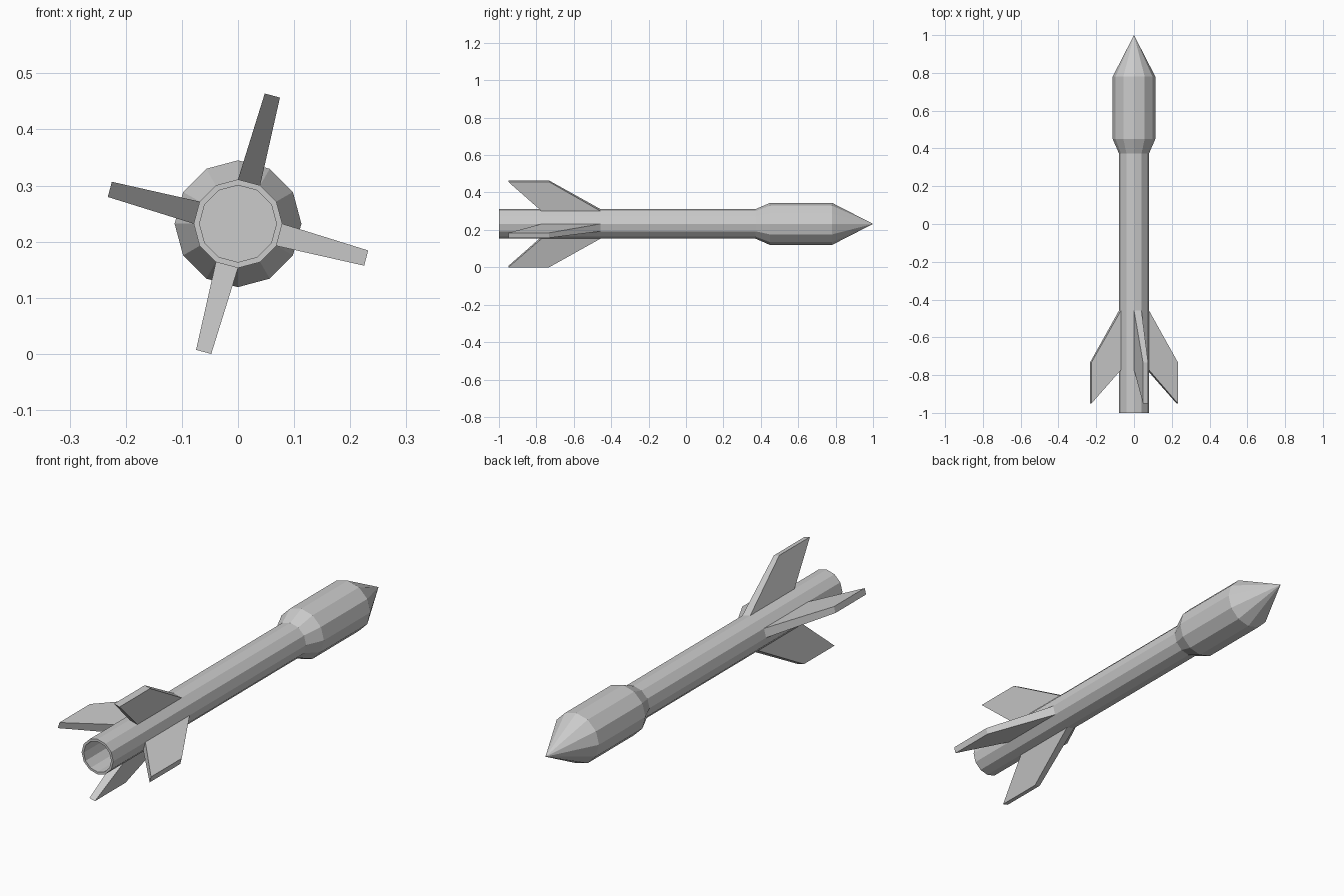
import bpy, math

if "Cube" in bpy.data.objects:
    bpy.data.objects.remove(bpy.data.objects["Cube"])

ZC = 0.232          # height of the long axis
SIDES = 12
R_TUBE = 0.079
STEP = 2 * math.pi / SIDES


def add_object(name, verts, faces):
    mesh = bpy.data.meshes.new(name)
    mesh.from_pydata(verts, [], faces)
    mesh.validate()
    obj = bpy.data.objects.new(name, mesh)
    bpy.context.collection.objects.link(obj)
    return obj


def lathe(name, profile, cap_end=False, tip=None):
    """Turn (y, radius) points around the long axis; optional end cap or pointed tip."""
    verts = [(r * math.cos(i * STEP), y, ZC + r * math.sin(i * STEP))
             for y, r in profile for i in range(SIDES)]
    faces = []
    for k in range(len(profile) - 1):
        for i in range(SIDES):
            j = (i + 1) % SIDES
            a, b = k * SIDES, (k + 1) * SIDES
            faces.append((a + i, b + i, b + j, a + j))
    last = (len(profile) - 1) * SIDES
    if cap_end:
        faces.append(tuple(range(last, last + SIDES))[::-1])
    if tip is not None:
        verts.append((0, tip, ZC))
        faces += [(last + i, len(verts) - 1, last + (i + 1) % SIDES)
                  for i in range(SIDES)]
    return add_object(name, verts, faces)


# Tube with a recessed open tail: recess floor, inner wall, rim, outer wall
tube = [(-0.75, 0.0685), (-1.0, 0.0685), (-1.0, R_TUBE), (0.372, R_TUBE)]
body = lathe("body_tube", tube)
floor = [(0.0685 * math.cos(i * STEP), -0.75, ZC + 0.0685 * math.sin(i * STEP))
         for i in range(SIDES)]
add_object("tail_recess_floor", floor, [tuple(range(SIDES))])

# Wider head with a flared shoulder and a pointed nose
lathe("head", [(0.372, R_TUBE), (0.45, 0.113), (0.78, 0.113)], tip=1.0)


# Swept fins, each as wide at the root as one flat of the tube
def fin(name, angle):
    root_r, root_w = R_TUBE * math.cos(STEP / 2), R_TUBE * math.sin(STEP / 2)
    outline = [(-0.457, root_r, root_w), (-0.732, 0.2365, 0.014),
               (-0.95, 0.2365, 0.014), (-0.772, root_r, root_w)]
    c, s = math.cos(angle), math.sin(angle)
    verts = [(r * c - side * w * s, y, ZC + r * s + side * w * c)
             for side in (-1, 1) for y, r, w in outline]
    faces = [(0, 1, 2, 3), (7, 6, 5, 4)]
    faces += [(i, i + 4, (i + 1) % 4 + 4, (i + 1) % 4) for i in range(4)]
    return add_object(name, verts, faces)


for n in range(4):
    fin(f"fin_{n + 1}", math.radians(75 + 90 * n))
